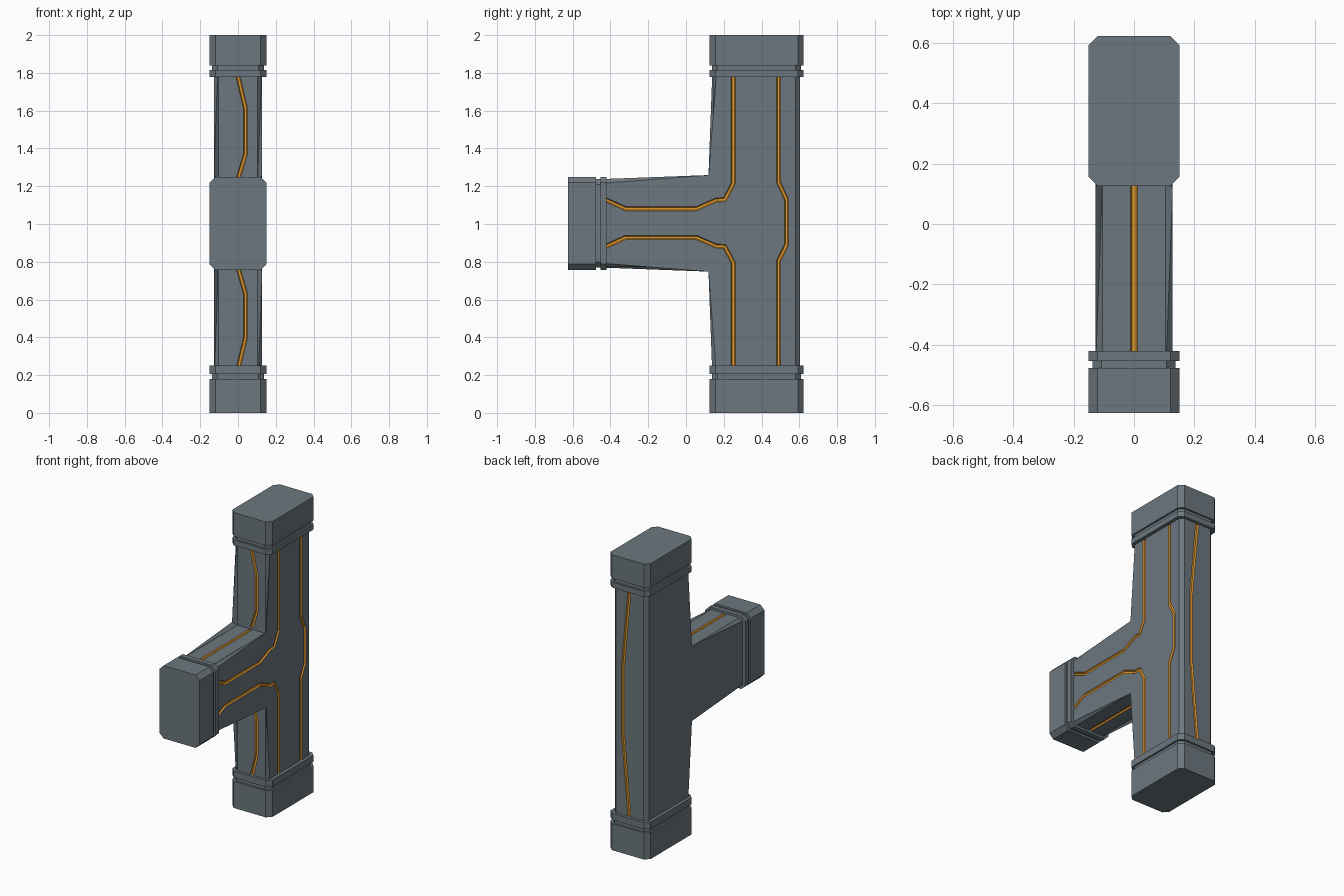
import bpy, bmesh
from mathutils import Vector

if "Cube" in bpy.data.objects:
    bpy.data.objects.remove(bpy.data.objects["Cube"])


def material(name, rgb):
    m = bpy.data.materials.new(name)
    m.diffuse_color = (*rgb, 1)
    m.use_nodes = True
    m.node_tree.nodes["Principled BSDF"].inputs["Base Color"].default_value = m.diffuse_color
    return m


GREY = material("blue grey metal", (0.15, 0.185, 0.21))
ORANGE = material("orange strip", (0.75, 0.31, 0.025))


def make_object(name, bm):
    bmesh.ops.recalc_face_normals(bm, faces=bm.faces)
    me = bpy.data.meshes.new(name)
    bm.to_mesh(me)
    bm.free()
    me.materials.append(GREY)
    me.materials.append(ORANGE)
    ob = bpy.data.objects.new(name, me)
    bpy.context.collection.objects.link(ob)
    return ob


def loft(bm, rings, mat=0):
    """Closed skin through rings of equal point count."""
    vs = [[bm.verts.new(p) for p in r] for r in rings]
    n = len(vs[0])
    faces = [bm.faces.new(vs[0]), bm.faces.new(vs[-1])]
    for a, b in zip(vs, vs[1:]):
        for i in range(n):
            j = (i + 1) % n
            faces.append(bm.faces.new((a[i], a[j], b[j], b[i])))
    for f in faces:
        f.material_index = mat


# T-shaped body with chamfered long edges
X, Y0, Y1, Z0, Z1 = 0.128, 0.143, 0.603, 0.772, 1.235
outline = [(Y1, 0.1), (Y1, 1.9), (Y0, 1.9), (Y0, Z1), (-0.52, Z1),
           (-0.52, Z0), (Y0, Z0), (Y0, 0.1)]
bm = bmesh.new()
loft(bm, [[(x, y, z) for y, z in outline] for x in (-X, X)])
rim = [e for e in bm.edges if abs(e.verts[0].co.x - e.verts[1].co.x) < 1e-5]
bmesh.ops.bevel(bm, geom=rim, offset=0.024, offset_type='OFFSET',
                segments=1, affect='EDGES')
body = make_object("tee_body", bm)


# End collars: cap, groove and ring with cut corners
def collar(name, lo, hi, steps, place):
    def ring(t, inset):
        a, c = 0.15 - inset, 0.03
        l, h = lo + inset, hi - inset
        pts = [(-a + c, l), (a - c, l), (a, l + c), (a, h - c),
               (a - c, h), (-a + c, h), (-a, h - c), (-a, l + c)]
        return [place(x, v, t) for x, v in pts]
    cap, groove, end = steps
    g = 0.012
    bm = bmesh.new()
    loft(bm, [ring(t, i) for t, i in ((0, 0), (cap, 0), (cap, g), (groove, g),
                                      (groove, 0), (end, 0))])
    make_object(name, bm)


collar("bottom_collar", 0.125, 0.622, (0.18, 0.205, 0.25), lambda x, v, t: (x, v, t))
collar("top_collar", 0.125, 0.622, (0.16, 0.185, 0.222), lambda x, v, t: (x, v, 2 - t))
collar("front_collar", 0.757, 1.25, (0.148, 0.172, 0.205), lambda x, v, t: (x, t - 0.625, v))


# Tapered inlaid grooves following 2D paths on a face
def groove(bm, path, place, w=0.011, depth=0.009, over=0.004):
    pts = [Vector(p) for p in path]
    dirs = [(b - a).normalized() for a, b in zip(pts, pts[1:])]
    rings = []
    for i, p in enumerate(pts):
        d0, d1 = dirs[max(i - 1, 0)], dirs[min(i, len(dirs) - 1)]
        n0, n1 = Vector((-d0.y, d0.x)), Vector((-d1.y, d1.x))
        m = (n0 + n1).normalized()
        m = m / m.dot(n0)
        rings.append([place(*(p + m * s), h) for s, h in (
            (-w * 1.2, over), (w * 1.2, over), (w * 0.55, -depth), (-w * 0.55, -depth))])
    loft(bm, rings, 1)


bm = bmesh.new()
right = lambda u, v, h: (X + h, u, v)
groove(bm, [(0.49, 0.23), (0.49, 0.805), (0.532, 0.89), (0.532, 1.13),
            (0.49, 1.22), (0.49, 1.8)], right)
branch = [(0.25, 0.79), (0.25, 0.21), (0.205, 0.124), (0.16, 0.122),
          (0.055, 0.076), (-0.32, 0.076), (-0.44, 0.13)]
for s in (1, -1):
    groove(bm, [(y, 1.005 + s * z) for y, z in branch], right)
# back face
groove(bm, [(0, 0.23), (0.05, 0.79), (0.05, 1.26), (0, 1.8)],
       lambda u, v, h: (u, Y1 + h, v))
# front face above and below the arm
for path in ([(0, 0.23), (0.04, 0.4), (0.04, 0.63), (0.002, 0.762)],
             [(0.002, 1.246), (0.04, 1.37), (0.04, 1.61), (-0.004, 1.8)]):
    groove(bm, path, lambda u, v, h: (u, Y0 - h, v))
# arm top and underside
groove(bm, [(0, -0.44), (0, 0.132)], lambda u, v, h: (u, v, Z1 + h))
groove(bm, [(0, -0.44), (0, 0.132)], lambda u, v, h: (u, v, Z0 - h))
cutter = make_object("groove_cutter", bm)
cutter.hide_render = True

mod = body.modifiers.new("grooves", 'BOOLEAN')
mod.operation, mod.solver, mod.object = 'DIFFERENCE', 'EXACT', cutter
bpy.context.view_layer.objects.active = body
bpy.ops.object.modifier_apply(modifier=mod.name)
bpy.data.objects.remove(cutter)
